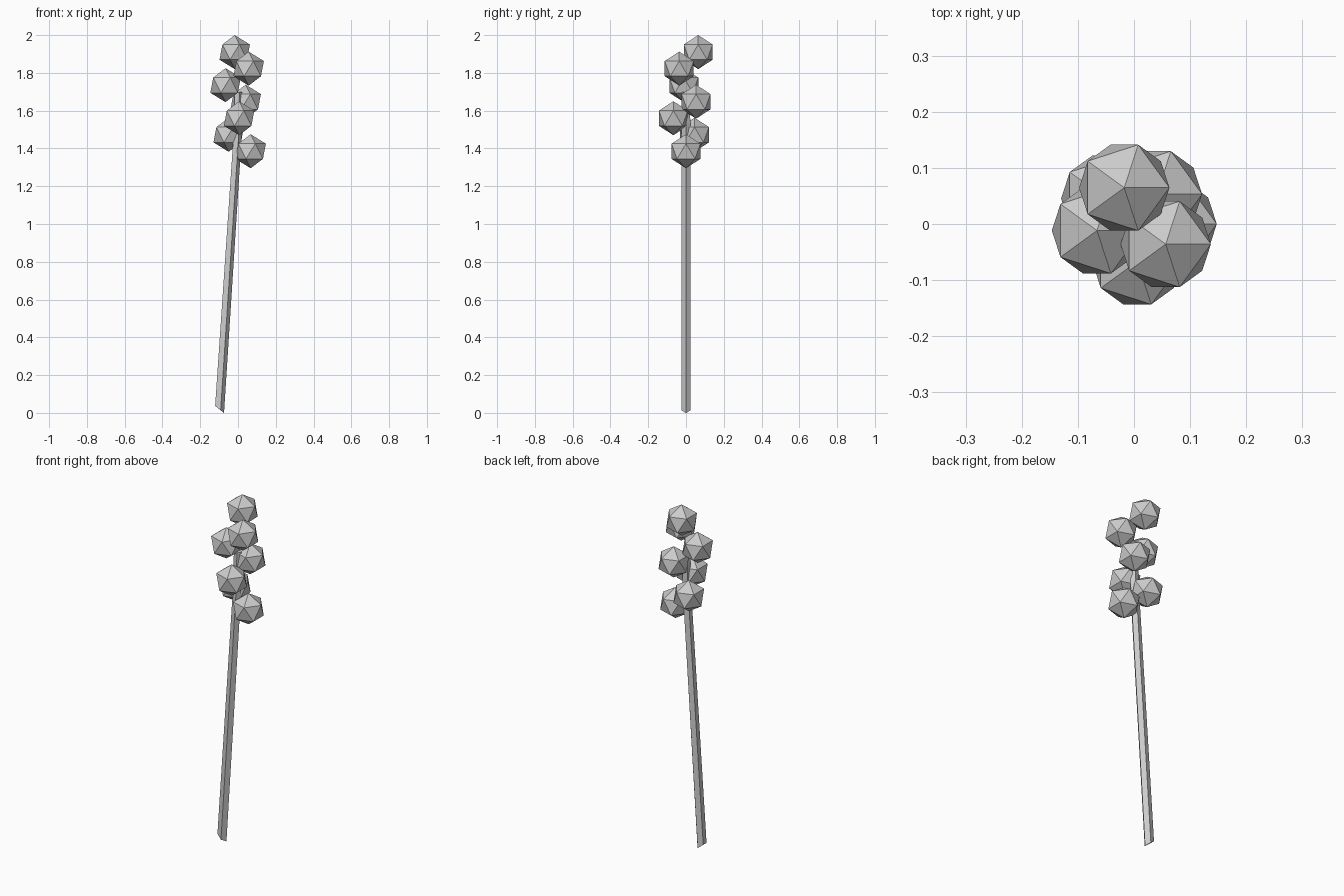
import bpy, bmesh, math
from mathutils import Vector

cube = bpy.data.objects.get("Cube")
if cube:
    bpy.data.objects.remove(cube)

grey = bpy.data.materials.new("light_grey")
grey.use_nodes = True
grey.diffuse_color = (0.6, 0.6, 0.6, 1)
grey.node_tree.nodes["Principled BSDF"].inputs["Base Color"].default_value = (0.6, 0.6, 0.6, 1)


def add_object(name, bm):
    mesh = bpy.data.meshes.new(name)
    bmesh.ops.recalc_face_normals(bm, faces=bm.faces)
    bm.to_mesh(mesh)
    bm.free()
    mesh.materials.append(grey)
    obj = bpy.data.objects.new(name, mesh)
    bpy.context.collection.objects.link(obj)
    return obj


# Leaning five-sided stem with a slanted foot, upright inside the cluster
SIDES = 5
stations = [(-0.1, 0.02, 0.026, 0.8), (0.0, 1.53, 0.024, 0), (0.0, 1.7, 0.022, 0)]
bm = bmesh.new()
rings = []
for cx, z, radius, slant in stations:
    ring = []
    for i in range(SIDES):
        a = math.tau * i / SIDES
        dx, dy = radius * math.cos(a), radius * math.sin(a)
        ring.append(bm.verts.new((cx + dx, dy, z - slant * dx)))
    rings.append(ring)
for low, high in zip(rings, rings[1:]):
    for i in range(SIDES):
        j = (i + 1) % SIDES
        bm.faces.new((low[i], low[j], high[j], high[i]))
bm.faces.new(rings[0])
bm.faces.new(rings[-1])
add_object("stem", bm)

# Faceted buds spiralling up around the stem by the golden angle
COUNT, BUD_RADIUS, SPIRAL_RADIUS = 7, 0.09, 0.067
GOLDEN = math.pi * (3 - math.sqrt(5))
for i in range(COUNT):
    a = i * GOLDEN
    bm = bmesh.new()
    bmesh.ops.create_icosphere(bm, subdivisions=1, radius=BUD_RADIUS)
    bud = add_object(f"bud_{i + 1}", bm)
    bud.location = Vector((SPIRAL_RADIUS * math.cos(a),
                           SPIRAL_RADIUS * math.sin(a),
                           1.385 + 0.0875 * i))
